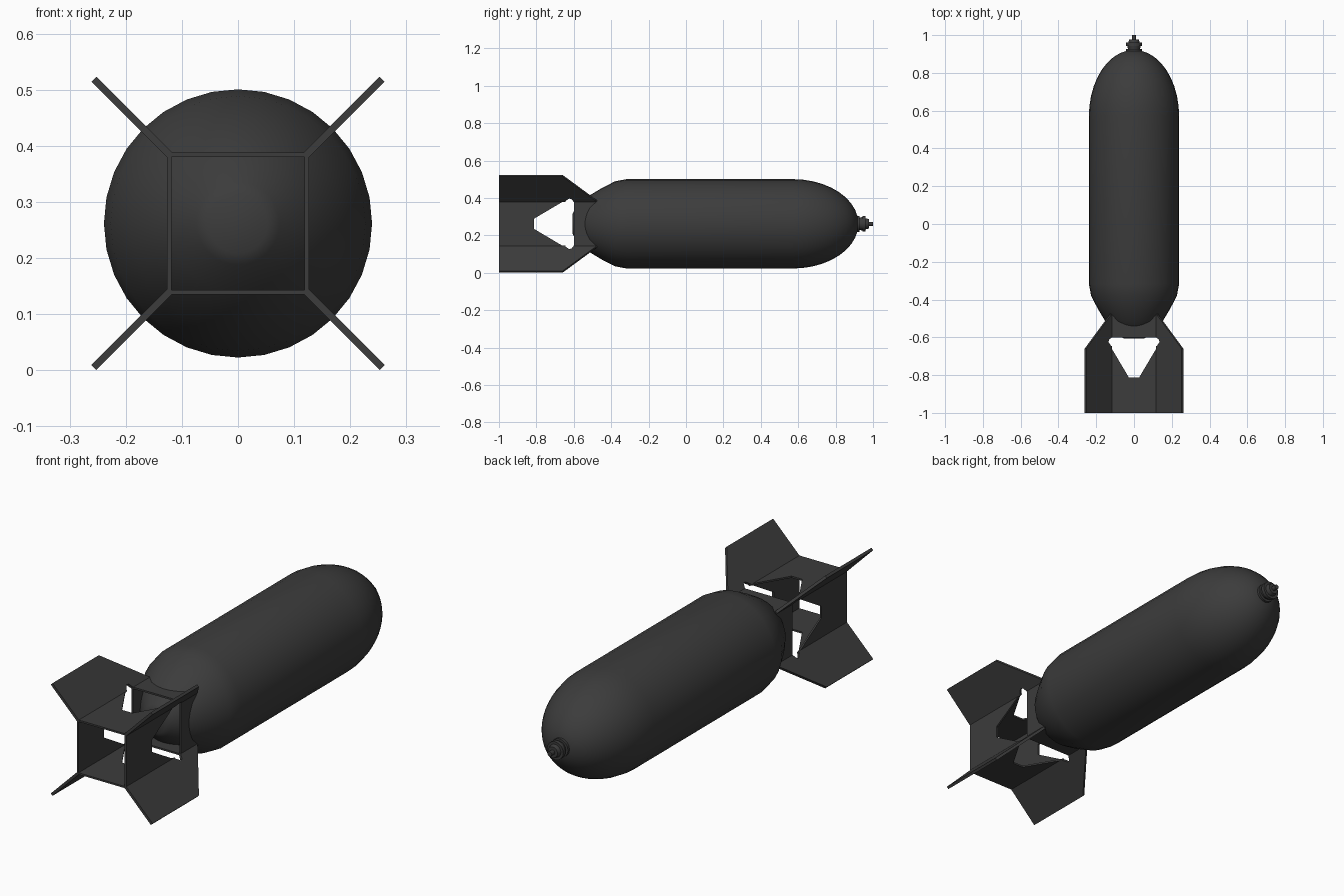
import bpy, bmesh, math
from mathutils import Vector

if "Cube" in bpy.data.objects:
    bpy.data.objects.remove(bpy.data.objects["Cube"])

ZC = 0.2615  # height of the long axis
mat = bpy.data.materials.new("dark_grey")
mat.diffuse_color = (0.045, 0.045, 0.045, 1)
mat.use_nodes = True
mat.node_tree.nodes["Principled BSDF"].inputs["Base Color"].default_value = mat.diffuse_color


def finish(name, bm, angle=None):
    bmesh.ops.recalc_face_normals(bm, faces=bm.faces)
    me = bpy.data.meshes.new(name)
    bm.to_mesh(me)
    bm.free()
    ob = bpy.data.objects.new(name, me)
    bpy.context.collection.objects.link(ob)
    me.materials.append(mat)
    if angle:
        bpy.ops.object.select_all(action='DESELECT')
        ob.select_set(True)
        bpy.context.view_layer.objects.active = ob
        bpy.ops.object.shade_smooth_by_angle(angle=math.radians(angle))
    return ob


def lathe(name, profile, n, angle):
    """Revolve (y, radius) points about the long axis, with flat caps."""
    bm = bmesh.new()
    rings = [[bm.verts.new((r * math.sin(2 * math.pi * i / n), y,
                            ZC + r * math.cos(2 * math.pi * i / n)))
              for i in range(n)] for y, r in profile]
    for a, b in zip(rings, rings[1:]):
        for i in range(n):
            j = (i + 1) % n
            bm.faces.new((a[i], a[j], b[j], b[i]))
    bm.faces.new(rings[0])
    bm.faces.new(rings[-1])
    return finish(name, bm, angle)


def sheet(name, outline, place, normal, thick):
    """Solid plate: 2D outline mapped by place(), centred thickness along normal."""
    bm = bmesh.new()
    off = normal.normalized() * thick / 2
    lo = [bm.verts.new(place(*p) - off) for p in outline]
    hi = [bm.verts.new(place(*p) + off) for p in outline]
    bm.faces.new(lo)
    bm.faces.new(hi)
    for i in range(len(lo)):
        j = (i + 1) % len(lo)
        bm.faces.new((lo[i], lo[j], hi[j], hi[i]))
    return finish(name, bm)


# casing: tapered tail, straight barrel, elliptical nose
tail = [(-0.607, 0.053), (-0.595, 0.074), (-0.545, 0.122), (-0.515, 0.152),
        (-0.45, 0.191), (-0.38, 0.227), (-0.317, 0.239)]
nose = [(0.57 + 0.352 * math.sin(t), 0.239 * math.cos(t))
        for t in (math.radians(81 * k / 9) for k in range(10))]
lathe("casing", tail + nose, 32, 40)

# stepped nose fuze
lathe("nose_fuze", [(0.905, 0.043), (0.927, 0.043), (0.927, 0.032), (0.943, 0.036),
                    (0.943, 0.042), (0.96, 0.042), (0.96, 0.03), (0.978, 0.025),
                    (0.978, 0.011), (1.0, 0.011)], 16, 30)

# square tail box: notched rear plate and front band on each side
H, W = 0.1225, 0.1265
rear = [(-W, -1), (W, -1), (W, -0.645), (0.027, -0.813), (-0.027, -0.813), (-W, -0.645)]
band = [(-W, -0.6), (W, -0.6), (W, -0.475), (-W, -0.475)]
for k, side in enumerate(("top", "right", "bottom", "left")):
    a = k * math.pi / 2
    out = Vector((math.sin(a), 0, math.cos(a)))
    along = Vector((math.cos(a), 0, -math.sin(a)))

    def place(u, y):
        return Vector((0, y, ZC)) + out * H + along * u
    sheet("tail_plate_" + side, rear, place, out, 0.008)
    sheet("tail_band_" + side, band, place, out, 0.008)

# diagonal fins growing from the box corners, with a small relief notch
fin = [(0.121, -1), (0.257, -1), (0.257, -0.66), (0.121, -0.475),
       (0.121, -0.6), (0.137, -0.612), (0.139, -0.625), (0.126, -0.645), (0.121, -0.645)]
for sx in (1, -1):
    for sz in (1, -1):
        sheet("fin_%s_%s" % ("upper" if sz > 0 else "lower", "right" if sx > 0 else "left"), fin,
              lambda d, y: Vector((sx * d, y, ZC + sz * d)), Vector((sx, 0, -sz)), 0.0125)
